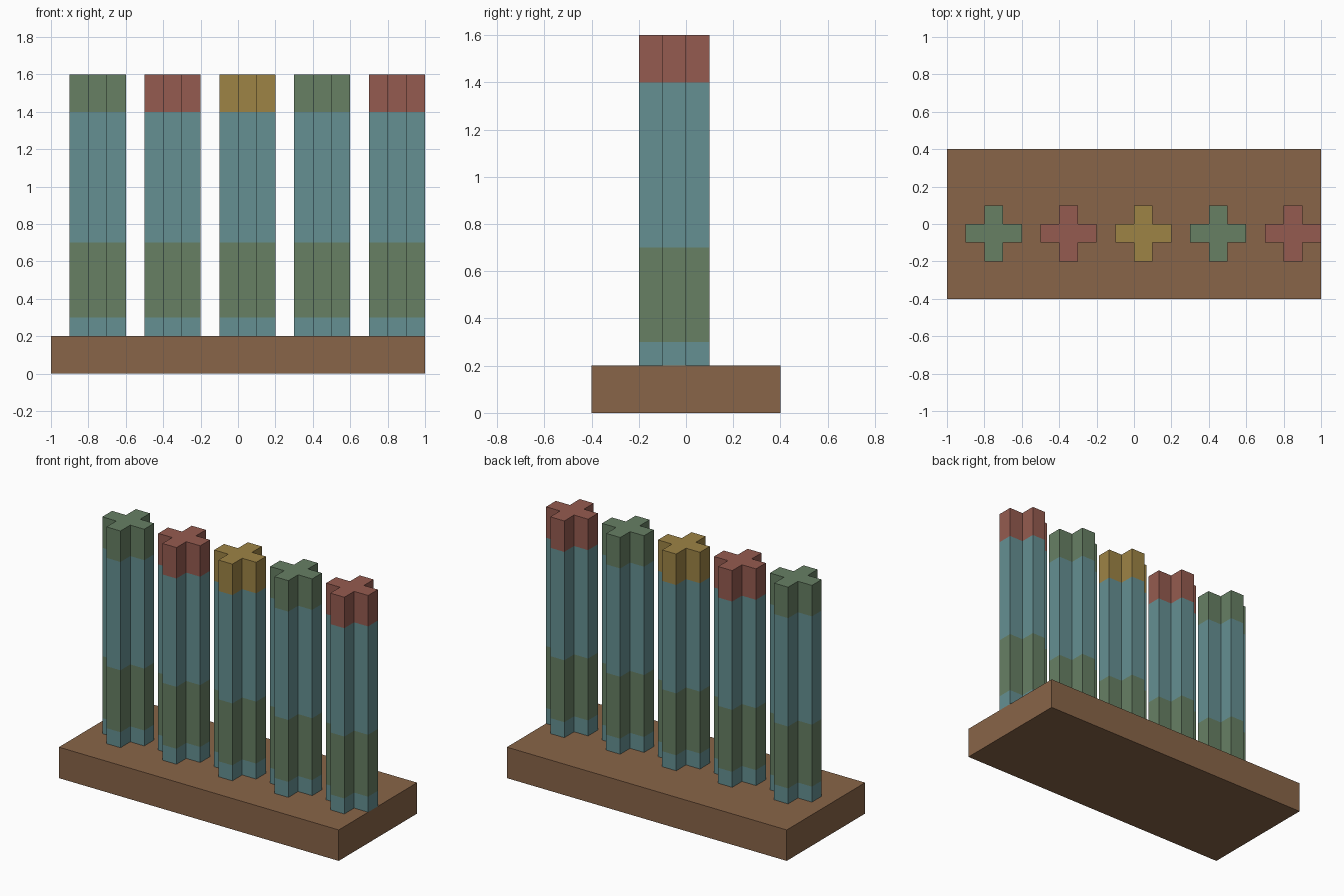
import bpy, bmesh

if "Cube" in bpy.data.objects:
    bpy.data.objects.remove(bpy.data.objects["Cube"])


def material(name, rgb):
    m = bpy.data.materials.new(name)
    m.diffuse_color = (*rgb, 1)
    m.use_nodes = True
    m.node_tree.nodes["Principled BSDF"].inputs["Base Color"].default_value = m.diffuse_color
    return m


BROWN = material("brown", (0.25, 0.13, 0.065))
TEAL = material("teal", (0.13, 0.28, 0.29))
GREEN = material("green", (0.135, 0.215, 0.127))
RED = material("red", (0.30, 0.105, 0.08))
YELLOW = material("yellow", (0.34, 0.23, 0.06))


def add_object(name, bm, mats):
    bmesh.ops.recalc_face_normals(bm, faces=bm.faces)
    me = bpy.data.meshes.new(name)
    bm.to_mesh(me)
    bm.free()
    for m in mats:
        me.materials.append(m)
    ob = bpy.data.objects.new(name, me)
    bpy.context.collection.objects.link(ob)
    return ob


# Base slab
bm = bmesh.new()
bmesh.ops.create_cube(bm, size=1)
bmesh.ops.scale(bm, vec=(2, 0.8, 0.2), verts=bm.verts)
bmesh.ops.translate(bm, vec=(0, 0, 0.1), verts=bm.verts)
add_object("base", bm, [BROWN])

# Plus-shaped cross-section: one quarter turned four times
S, L = 0.05, 0.15
plus = []
x = [(L, -S), (L, S), (S, S)]
for i in range(4):
    plus += x
    x = [(-b, a) for a, b in x]

LEVELS = [0.2, 0.3, 0.7, 1.4, 1.6]


# Column made of stacked colour bands sharing one closed skin
def column(name, cx, cap):
    bm = bmesh.new()
    rings = [[bm.verts.new((cx + px, py - 0.05, z)) for px, py in plus]
             for z in LEVELS]
    n = len(plus)
    for band, (lo, hi) in enumerate(zip(rings, rings[1:])):
        for i in range(n):
            j = (i + 1) % n
            f = bm.faces.new((lo[i], lo[j], hi[j], hi[i]))
            f.material_index = (0, 1, 0, 2)[band]
    bm.faces.new(rings[0][::-1])
    bm.faces.new(rings[-1]).material_index = 2
    add_object(name, bm, [TEAL, GREEN, cap])


# Row of five columns with different caps
for k, cap in enumerate([GREEN, RED, YELLOW, GREEN, RED]):
    column(f"column_{k + 1}", -0.75 + 0.4 * k, cap)
